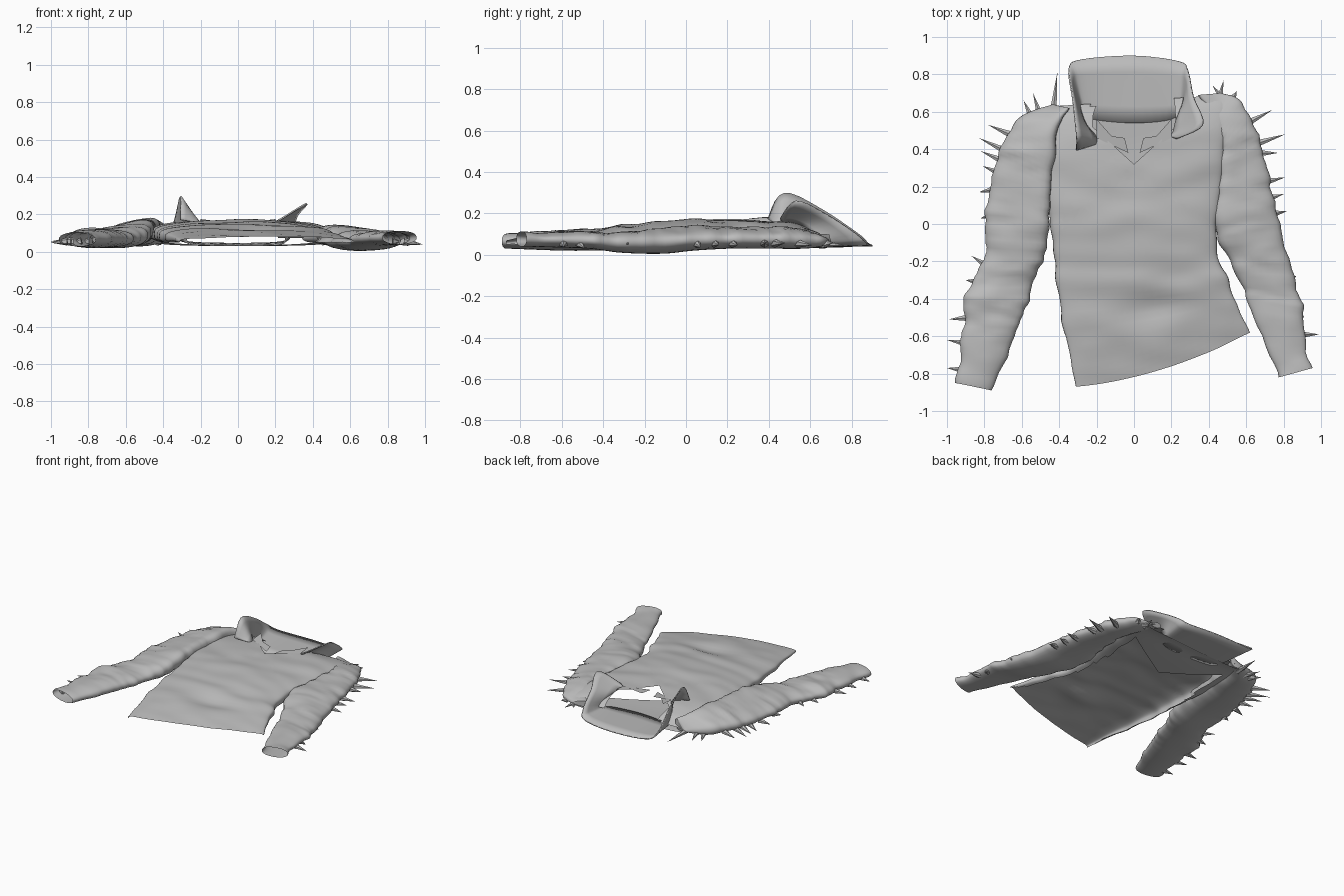
import bpy, bmesh, math, random
from mathutils import Vector, noise

random.seed(4)
if "Cube" in bpy.data.objects:
    bpy.data.objects.remove(bpy.data.objects["Cube"], do_unlink=True)

cloth = bpy.data.materials.new("grey cloth")
cloth.use_nodes = True
GREY = (0.5, 0.5, 0.5, 1)
cloth.diffuse_color = GREY
cloth.node_tree.nodes["Principled BSDF"].inputs["Base Color"].default_value = GREY


def finish(name, bm, smooth=True):
    bmesh.ops.recalc_face_normals(bm, faces=bm.faces)
    mesh = bpy.data.meshes.new(name)
    bm.to_mesh(mesh)
    bm.free()
    mesh.materials.append(cloth)
    ob = bpy.data.objects.new(name, mesh)
    bpy.context.collection.objects.link(ob)
    bpy.ops.object.select_all(action='DESELECT')
    ob.select_set(True)
    bpy.context.view_layer.objects.active = ob
    if smooth:
        bpy.ops.object.shade_smooth_by_angle(angle=math.radians(50))
    return ob


def spline(rows, steps):
    """Smooth curve through rows of numbers."""
    out = []
    for i in range(len(rows) - 1):
        quad = [rows[max(0, min(len(rows) - 1, i + k))] for k in (-1, 0, 1, 2)]
        for s in range(steps):
            t = s / steps
            out.append([b + t * (c - a) / 2 + t * t * (a - 2.5 * b + 2 * c - d / 2)
                        + t ** 3 * (1.5 * (b - c) + (d - a) / 2)
                        for a, b, c, d in zip(*quad)])
    return out + [list(rows[-1])]


def tube(rows, steps, sides, power, crease, pucker=0, tilt=0):
    """Flattened tube; each row is x0, y0, x1, y1, low z, high z, sag."""
    bm = bmesh.new()
    rings = []
    for x0, y0, x1, y1, lo, hi, sag in spline(rows, steps):
        ring = []
        for k in range(sides):
            a = 2 * math.pi * k / sides
            c, s = math.cos(a), math.sin(a)
            s = math.copysign(abs(s) ** power, s)
            x = (x0 + x1) / 2 - c * (x1 - x0) / 2
            y = (y0 + y1) / 2 - c * (y1 - y0) / 2 - sag * (1 - c * c)
            z = (lo + hi) / 2 + s * (hi - lo) / 2
            fold = noise.noise(Vector((x * 4, y * 9, 3))) * crease
            fold += noise.noise(Vector((x * 8, y * 22, 7))) * pucker
            x -= c * fold * 0.9 * math.copysign(1, x1 - x0)
            rise = tilt * ((1 - c) / 2) ** 2 * (1 + s) / 2
            z += rise * max(0, min(1, (y + .3) / .3)) + max(0, s) * fold * .6
            ring.append(bm.verts.new((x, y, z)))
        rings.append(ring)
    for r, q in zip(rings, rings[1:]):
        for k in range(sides):
            j = (k + 1) % sides
            bm.faces.new((r[k], r[j], q[j], q[k]))
    return bm, rings


# Torso front: slanted hem, sides curling to the ground
torso, rings = tube([
    (-.31, -.87, .62, -.58, .03, .08, .05), (-.36, -.65, .56, -.45, .03, .115, .03),
    (-.41, -.35, .5, -.3, .02, .145, .01), (-.42, -.2, .46, -.2, .02, .15, 0),
    (-.45, 0, .44, 0, .02, .17, 0), (-.47, .2, .47, .2, .03, .165, 0),
    (-.47, .4, .49, .45, .03, .165, 0), (-.46, .55, .5, .62, .035, .13, 0),
    (-.42, .63, .47, .69, .03, .075, 0)], 7, 72, .6, .018)
for v in torso.verts:
    if v.co.z > .08:
        x, y = v.co.x, v.co.y
        v.co.z -= .025 * math.exp(-((y + .45) / .07) ** 2 - ((x - .08) / .25) ** 2)

# Clean V cuts for the neck opening and the lower edge of the back yoke
NECK, YOKE = (.32, .9), (.26, .6)
for start, slope in (NECK, YOKE):
    for s in (-1, 1):
        bmesh.ops.bisect_plane(torso, geom=torso.verts[:] + torso.edges[:] + torso.faces[:],
                               plane_co=(0, start, 0), plane_no=(s * slope, -1, 0))
torso.normal_update()


def unwanted(face):
    c = face.calc_center_median()
    neck = c.z > .05 and abs(c.x) < .22 and c.y > NECK[0] + NECK[1] * abs(c.x)
    below_yoke = c.y < YOKE[0] + YOKE[1] * abs(c.x)
    return neck or (c.z < .05 and abs(face.normal.z) > .6 and below_yoke)


bmesh.ops.delete(torso, geom=[f for f in torso.faces if unwanted(f)], context='FACES')
finish("torso", torso)

# Sleeves: outer edge first, from shoulder to cuff
right_rows = [
    (-.43, .64, -.36, .62, .05, .07, 0), (-.6, .575, -.41, .5, .03, .13, 0),
    (-.69, .45, -.42, .36, .03, .14, 0), (-.75, .28, -.45, .2, .03, .13, 0),
    (-.79, .05, -.45, .02, .03, .13, 0), (-.8, -.15, -.48, -.17, .02, .125, 0),
    (-.87, -.32, -.54, -.3, .02, .12, 0), (-.9, -.42, -.58, -.45, .02, .12, 0),
    (-.92, -.6, -.64, -.6, .02, .12, 0), (-.95, -.85, -.76, -.89, .03, .1, 0)]
left_rows = [
    (.46, .7, .35, .69, .05, .07, 0), (.58, .65, .45, .5, .03, .11, 0),
    (.67, .45, .46, .37, .03, .12, 0), (.72, .25, .45, .2, .03, .12, 0),
    (.77, .05, .42, .03, .02, .125, 0), (.8, -.1, .47, -.13, .005, .12, 0),
    (.87, -.33, .57, -.3, .01, .11, 0), (.9, -.5, .62, -.46, .03, .11, 0),
    (.95, -.77, .78, -.82, .04, .11, 0)]
for side, rows, tilt in (("right", right_rows, .085), ("left", left_rows, .04)):
    bm, rings = tube(rows, 8, 28, .85, .022, .014, tilt)
    bm.faces.new(rings[0])
    finish(side + "_sleeve", bm)

# Collar: rim point then base point, lying flat at the back and standing at the tips
collar_rows = [
    (-.31, .4, .17, -.2, .43, .15), (-.31, .475, .295, -.21, .47, .15),
    (-.33, .66, .215, -.26, .53, .14), (-.35, .83, .1, -.28, .6, .06),
    (-.28, .88, .05, -.22, .56, .035), (0, .9, .04, 0, .54, .035),
    (.24, .87, .05, .2, .56, .035), (.29, .82, .1, .26, .62, .06),
    (.32, .68, .19, .23, .56, .13), (.37, .53, .255, .21, .49, .15),
    (.23, .455, .17, .19, .47, .15)]
bm = bmesh.new()
strips = []
for row in spline(collar_rows, 5):
    rim, base = Vector(row[:3]), Vector(row[3:])
    strips.append([bm.verts.new(rim.lerp(base, t / 4)) for t in range(5)])
for r, q in zip(strips, strips[1:]):
    for k in range(4):
        bm.faces.new((r[k], r[k + 1], q[k + 1], q[k]))
collar = finish("collar", bm)
thick = collar.modifiers.new("thickness", 'SOLIDIFY')
thick.thickness = .008

# Torn neckline points folded up beside the opening
bm = bmesh.new()
for s in (-1, 1):
    pts = [(.03, .38, .15), (.05, .46, .15), (.12, .47, .165), (.2, .56, .175), (.2, .46, .165)]
    bm.faces.new([bm.verts.new((s * x, y, z)) for x, y, z in pts])
finish("neck_facings", bm, False)

# Spikes along the outer edge of each sleeve
right_tips = [(-.41, .81), (-.54, .7), (-.59, .66), (-.78, .53), (-.83, .46), (-.82, .39),
              (-.81, .31), (-.83, .17), (-.82, .03), (-.87, -.17), (-.9, -.3),
              (-.99, -.51), (-1, -.62), (-1, -.77)]
left_tips = [(.42, .74), (.48, .77), (.55, .71), (.74, .61), (.81, .48), (.77, .38),
             (.81, .25), (.8, .16), (.82, .07), (.87, -.28), (.91, -.49), (.99, -.59)]
for side, tips, rows in (("right", right_tips, right_rows), ("left", left_tips, left_rows)):
    edge = [Vector((r[0], r[1], 0)) for r in spline(rows, 12)]
    bm = bmesh.new()
    for x, y in tips:
        tip = Vector((x, y, random.uniform(.03, .06)))
        near = min(edge, key=lambda p: (p.xy - tip.xy).length)
        inward = near - tip
        inward.z = 0
        base = near + inward.normalized() * .03
        base += Vector((0, random.uniform(-.025, .025), .055))
        axis = tip - base
        turn = axis.to_track_quat('Z', 'Y').to_matrix().to_4x4()
        turn.translation = (base + tip) / 2
        bmesh.ops.create_cone(bm, segments=6, radius1=.022, radius2=0,
                              depth=axis.length, cap_ends=True, matrix=turn)
    finish(side + "_spikes", bm, False)
